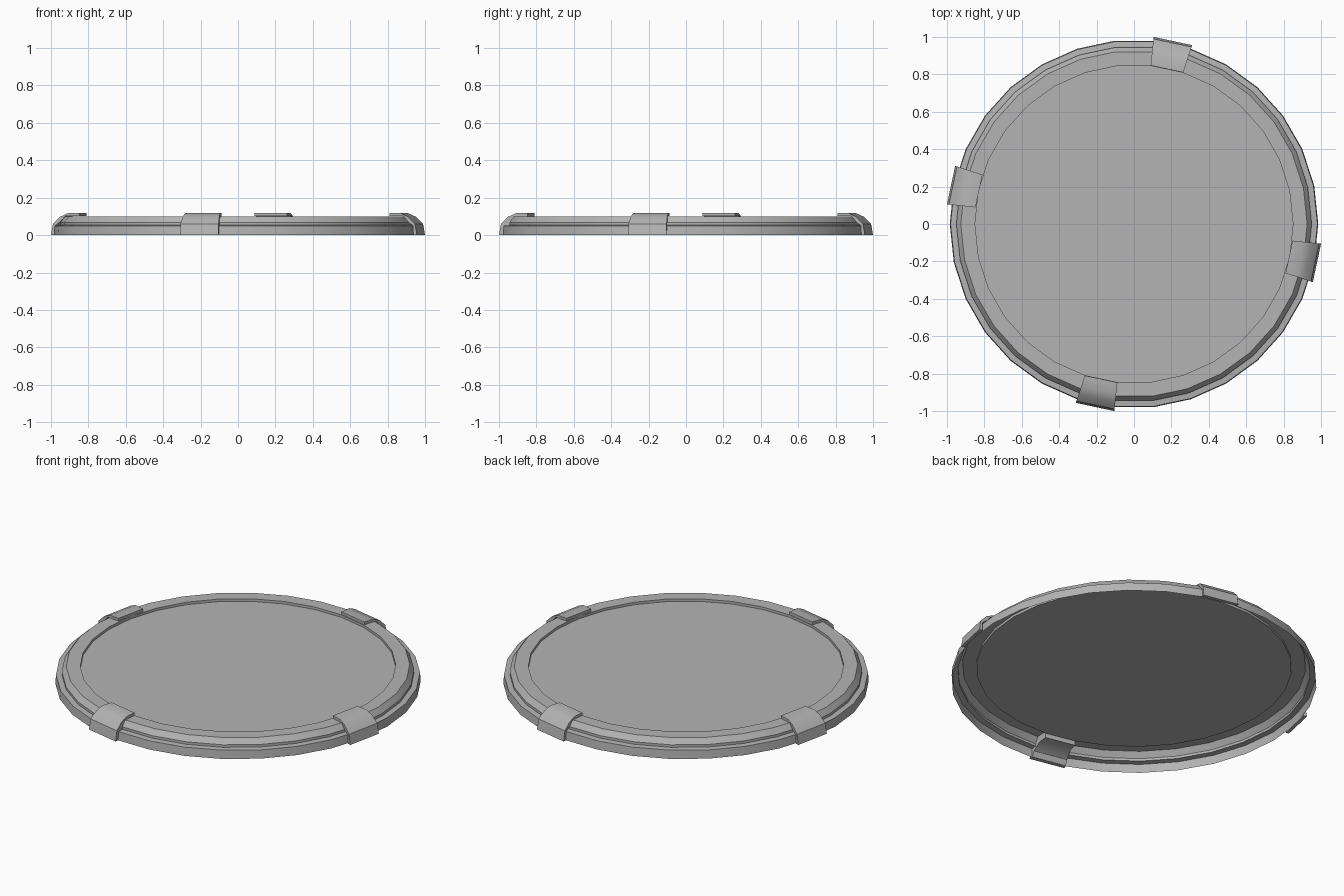
import bpy, bmesh
from math import cos, sin, radians

if "Cube" in bpy.data.objects:
    bpy.data.objects.remove(bpy.data.objects["Cube"])

mat = bpy.data.materials.new("mid_grey")
mat.diffuse_color = (0.455, 0.455, 0.455, 1)
mat.use_nodes = True
mat.node_tree.nodes["Principled BSDF"].inputs["Base Color"].default_value = mat.diffuse_color


def finish(name, bm, fix=True):
    if fix:
        bmesh.ops.recalc_face_normals(bm, faces=bm.faces[:])
    me = bpy.data.meshes.new(name)
    bm.to_mesh(me)
    bm.free()
    me.materials.append(mat)
    ob = bpy.data.objects.new(name, me)
    bpy.context.collection.objects.link(ob)
    bpy.ops.object.select_all(action='DESELECT')
    ob.select_set(True)
    bpy.context.view_layer.objects.active = ob
    bpy.ops.object.shade_smooth_by_angle(angle=radians(30))
    return ob


def ring(bm, profile, deg):
    a = radians(deg)
    return [bm.verts.new((r * cos(a), r * sin(a), z)) for r, z in profile]


SIDES = 30

# stepped cover: open-bottomed shell with a slightly recessed top panel
cover_profile = [(0.985, 0), (0.981, 0.05), (0.95, 0.053), (0.95, 0.068),
                 (0.926, 0.1), (0.85, 0.1), (0.85, 0.085)]
bm = bmesh.new()
rings = [ring(bm, cover_profile, i * 360 / SIDES) for i in range(SIDES)]
for i in range(SIDES):
    a, b = rings[i], rings[(i + 1) % SIDES]
    for j in range(len(cover_profile) - 1):
        bm.faces.new((a[j], b[j], b[j + 1], a[j + 1]))
bm.faces.new([r[-1] for r in rings])
finish("round_cover", bm, fix=False)

# four wedge-shaped clips gripping the rim; the front one reaches underneath
outer = [(1.0055, 0), (0.995, 0.06), (0.957, 0.098), (0.915, 0.117), (0.852, 0.118)]
deep = [(0.852, 0.06), (0.91, 0.06), (0.965, 0.03), (0.98, 0)]
shallow = [(0.852, 0.101), (0.93, 0.101), (0.957, 0.07), (0.983, 0.051), (0.986, 0)]
for k in range(4):
    centre = 78 + 90 * k
    profile = outer + (deep if k == 2 else shallow)
    bm = bmesh.new()
    a = ring(bm, profile, centre - 6)
    b = ring(bm, profile, centre + 6)
    n = len(profile)
    for j in range(n):
        m = (j + 1) % n
        bm.faces.new((a[j], b[j], b[m], a[m]))
    bm.faces.new(a)
    bm.faces.new(b[::-1])
    finish(f"rim_clip_{k + 1}", bm)
